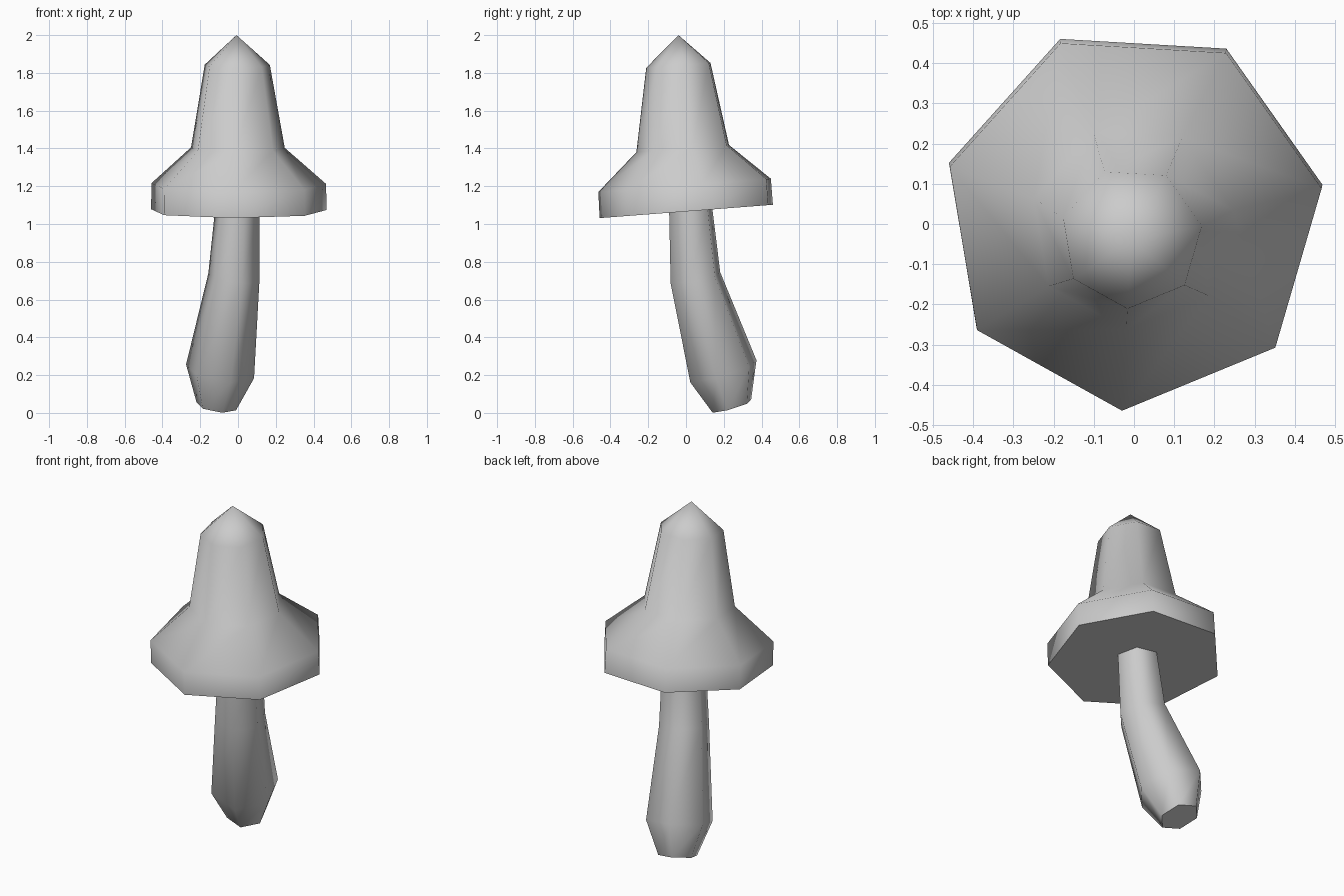
import bpy, bmesh, math
from mathutils import Vector

if "Cube" in bpy.data.objects:
    bpy.data.objects.remove(bpy.data.objects["Cube"])

grey = bpy.data.materials.new("pale_grey")
grey.diffuse_color = (0.6, 0.6, 0.6, 1)
grey.use_nodes = True
grey.node_tree.nodes["Principled BSDF"].inputs["Base Color"].default_value = grey.diffuse_color


def loft(name, sides, start, rings, tip=None):
    """Skin stacked rings: (centre, radius, slope along x, slope along y)."""
    bm = bmesh.new()
    loops = []
    for c, r, sx, sy in rings:
        loop = []
        for i in range(sides):
            a = math.radians(start) + math.tau * i / sides
            dx, dy = r * math.cos(a), r * math.sin(a)
            loop.append(bm.verts.new(Vector(c) + Vector((dx, dy, sx * dx + sy * dy))))
        loops.append(loop)
    for lo, hi in zip(loops, loops[1:]):
        for i in range(sides):
            j = (i + 1) % sides
            bm.faces.new((lo[i], lo[j], hi[j], hi[i]))
    bm.faces.new(loops[0][::-1])
    if tip:
        t = bm.verts.new(tip)
        for i in range(sides):
            bm.faces.new((loops[-1][i], loops[-1][(i + 1) % sides], t))
    else:
        bm.faces.new(loops[-1])
    me = bpy.data.meshes.new(name)
    bm.to_mesh(me)
    bm.free()
    me.materials.append(grey)
    ob = bpy.data.objects.new(name, me)
    bpy.context.collection.objects.link(ob)
    bpy.ops.object.select_all(action='DESELECT')
    ob.select_set(True)
    bpy.context.view_layer.objects.active = ob
    bpy.ops.object.shade_smooth_by_angle(angle=math.radians(65))
    return ob


# Tall seven-sided cap, leaning slightly forward
loft("cap", 7, 9.5, [
    ((-0.002, 0.019, 1.068), 0.477, 0, 0.077),
    ((-0.002, 0.010, 1.206), 0.475, 0, 0.077),
    ((-0.004, -0.008, 1.40), 0.255, 0, 0.077),
    ((-0.006, -0.034, 1.84), 0.177, 0, 0.077),
], tip=(-0.008, -0.04, 2.0))

# Bent stem, swelling towards the foot
loft("stem", 6, -72, [
    ((-0.115, 0.243, 0.035), 0.107, -0.14, 0.29),
    ((-0.095, 0.198, 0.22), 0.184, -0.14, 0.29),
    ((-0.022, 0.050, 0.715), 0.138, -0.14, 0.18),
    ((-0.004, 0.025, 1.075), 0.120, 0, 0.077),
])
